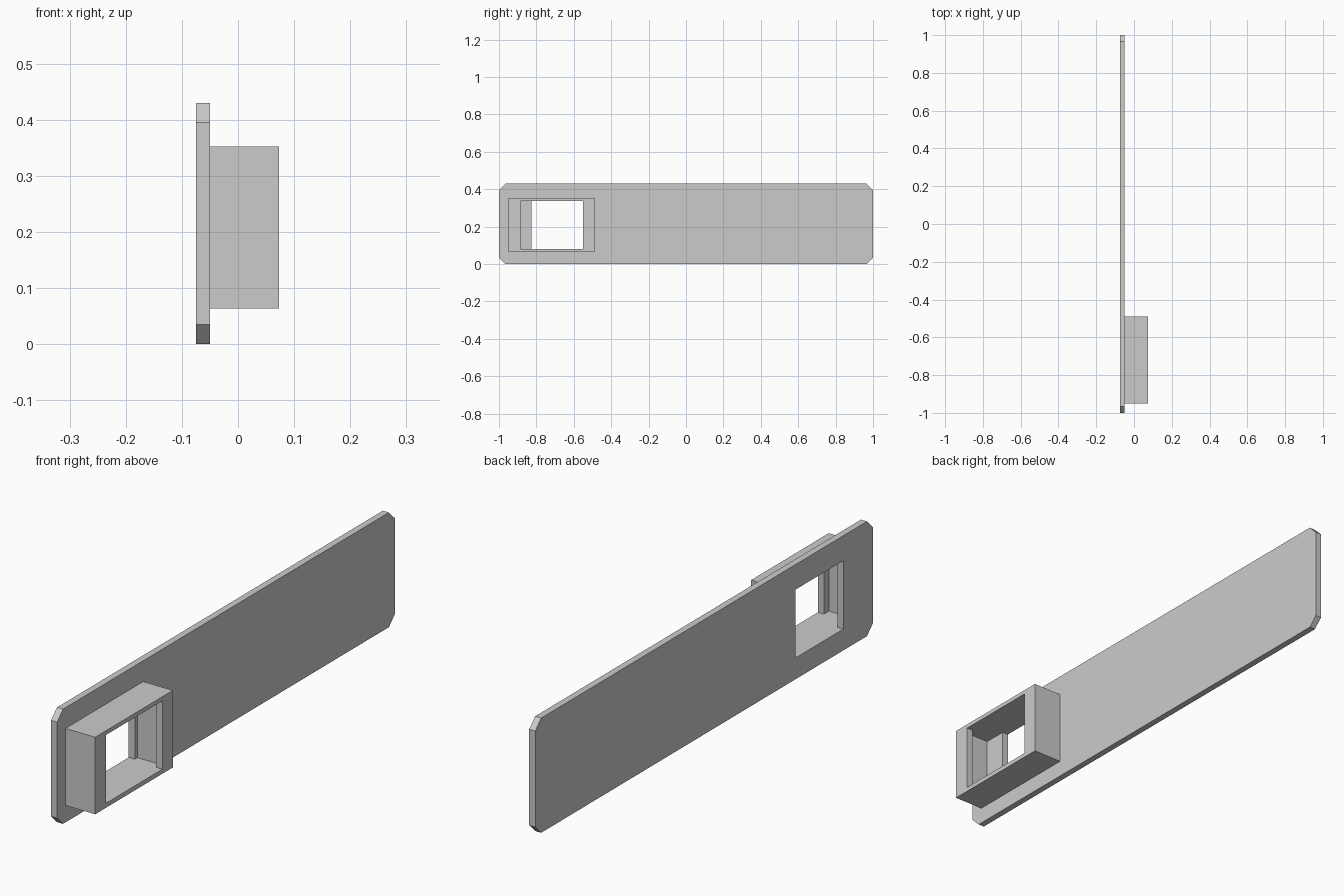
import bpy
import bmesh

cube = bpy.data.objects.get("Cube")
if cube:
    bpy.data.objects.remove(cube, do_unlink=True)

grey = bpy.data.materials.new("light_grey")
grey.use_nodes = True
grey.diffuse_color = (0.6, 0.6, 0.6, 1)
grey.node_tree.nodes["Principled BSDF"].inputs["Base Color"].default_value = (0.6, 0.6, 0.6, 1)


def extrude_outline(name, outline, x0, x1):
    """Solid made by pushing a (y, z) outline from x0 to x1."""
    bm = bmesh.new()
    face = bm.faces.new([bm.verts.new((x0, y, z)) for y, z in outline])
    grown = bmesh.ops.extrude_face_region(bm, geom=[face], use_keep_orig=True)
    moved = [v for v in grown["geom"] if isinstance(v, bmesh.types.BMVert)]
    bmesh.ops.translate(bm, verts=moved, vec=(x1 - x0, 0, 0))
    bmesh.ops.recalc_face_normals(bm, faces=bm.faces)
    mesh = bpy.data.meshes.new(name)
    bm.to_mesh(mesh)
    bm.free()
    mesh.materials.append(grey)
    obj = bpy.data.objects.new(name, mesh)
    bpy.context.collection.objects.link(obj)
    return obj


def rect(y0, y1, z0, z1):
    return [(y0, z0), (y1, z0), (y1, z1), (y0, z1)]


def cut(obj, outline, x0, x1):
    """Subtract an extruded outline, then discard the cutter."""
    cutter = extrude_outline("cutter", outline, x0, x1)
    cutter.hide_render = True
    mod = obj.modifiers.new("opening", "BOOLEAN")
    mod.operation = "DIFFERENCE"
    mod.solver = "EXACT"
    mod.object = cutter
    bpy.context.view_layer.objects.active = obj
    bpy.ops.object.modifier_apply(modifier=mod.name)
    bpy.data.objects.remove(cutter, do_unlink=True)


BACK, PLATE_FRONT, LIP_BACK, FRONT = -0.075, -0.05, 0.048, 0.073
HEIGHT, CHAMFER = 0.43, 0.035
SILL, HEAD = 0.08, 0.336

# Long plate with clipped corners and a window
c, h = CHAMFER, HEIGHT
plate = extrude_outline("plate", [
    (-1 + c, 0), (1 - c, 0), (1, c), (1, h - c),
    (1 - c, h), (-1 + c, h), (-1, h - c), (-1, c)], BACK, PLATE_FRONT)
cut(plate, rect(-0.825, -0.54, SILL, HEAD), BACK - 0.1, FRONT)

# Raised frame: narrower mouth in front, wider pocket behind the lips
frame = extrude_outline("raised_frame", rect(-0.95, -0.49, 0.063, 0.352), PLATE_FRONT, FRONT)
cut(frame, rect(-0.885, -0.552, SILL, HEAD), BACK, FRONT + 0.1)
cut(frame, rect(-0.915, -0.525, SILL, HEAD), BACK, LIP_BACK)
